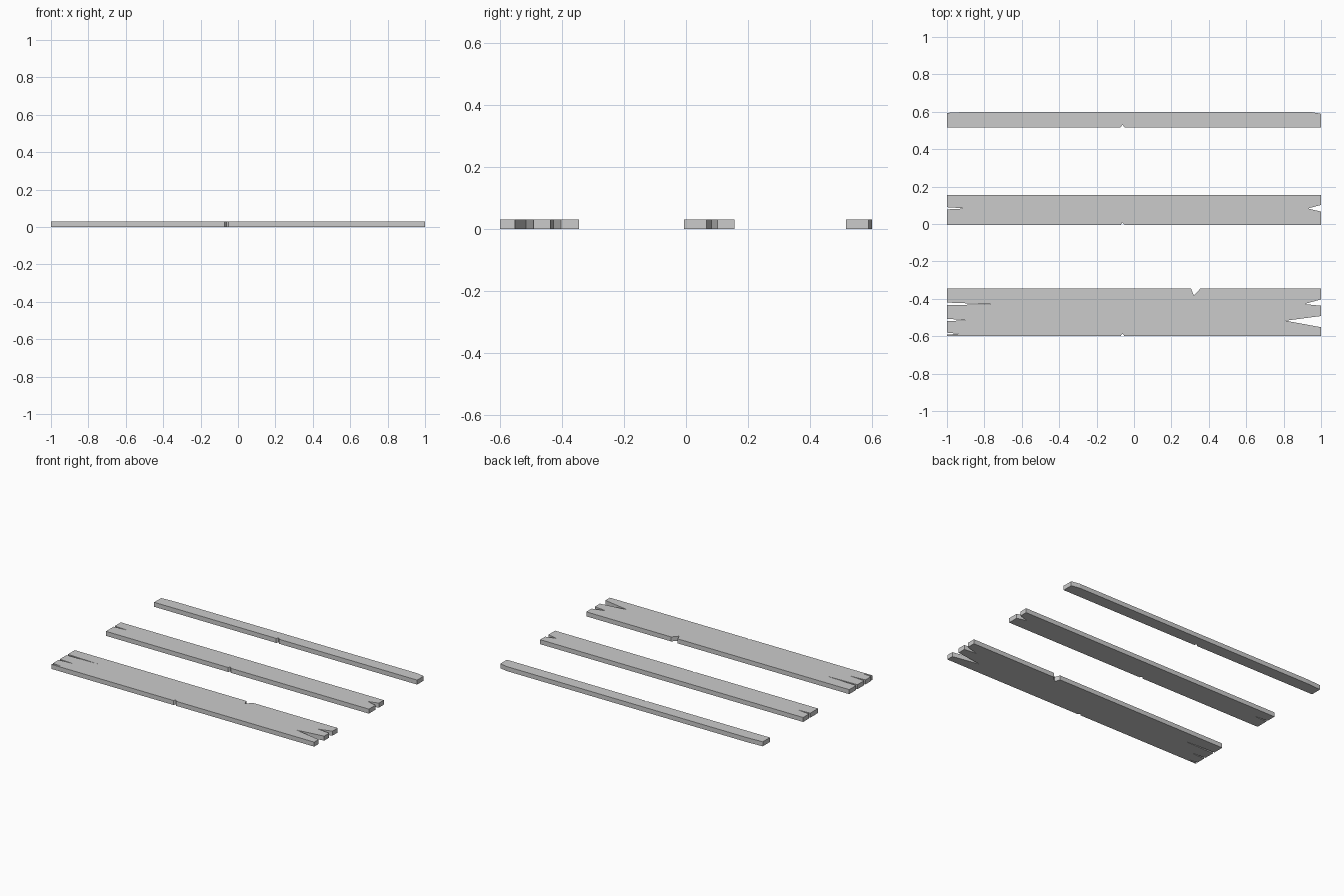
import bpy, bmesh

if "Cube" in bpy.data.objects:
    bpy.data.objects.remove(bpy.data.objects["Cube"])

THICK = 0.031


def plank(name, outline):
    """Extrude a counter-clockwise top-view outline into a flat board."""
    bm = bmesh.new()
    face = bm.faces.new([bm.verts.new((x, y, 0)) for x, y in outline])
    ext = bmesh.ops.extrude_face_region(bm, geom=[face], use_keep_orig=True)
    top = [g for g in ext["geom"] if isinstance(g, bmesh.types.BMVert)]
    bmesh.ops.translate(bm, vec=(0, 0, THICK), verts=top)
    bmesh.ops.recalc_face_normals(bm, faces=bm.faces)
    # clean triangulation of the concave top and bottom
    bmesh.ops.triangulate(bm, faces=[f for f in bm.faces if len(f.verts) > 4])
    mesh = bpy.data.meshes.new(name)
    bm.to_mesh(mesh)
    bm.free()
    obj = bpy.data.objects.new(name, mesh)
    bpy.context.collection.objects.link(obj)
    return obj


def board(name, y0, y1, left=(), right=(), back=(), right_corner=(), left_corner=()):
    """Splits are (low y, tip x, tip y, high y), listed from front to back."""
    # front edge with its small nick
    pts = [(-1, y0), (-0.072, y0), (-0.062, y0 + 0.014), (-0.05, y0), (1, y0)]
    for lo, tx, ty, hi in right:
        pts += [(1, lo), (tx, ty), (1, hi)]
    pts += list(right_corner) or [(1, y1)]
    pts += back
    pts += list(left_corner) or [(-1, y1)]
    for lo, tx, ty, hi in reversed(left):
        pts += [(-1, hi), (tx, ty), (-1, lo)]
    return plank(name, pts)


# wide board with split ends and a chip in the back edge
board("wide_plank", -0.60, -0.345,
      left=[(-0.592, -0.94, -0.587, -0.581), (-0.520, -0.893, -0.514, -0.507),
            (-0.434, -0.765, -0.429, -0.42)],
      right=[(-0.552, 0.81, -0.517, -0.492), (-0.437, 0.91, -0.428, -0.403)],
      back=[(0.355, -0.345), (0.32, -0.383), (0.305, -0.345)])

# medium board with one split in each end
board("medium_plank", -0.006, 0.156,
      left=[(0.078, -0.90, 0.083, 0.09)],
      right=[(0.066, 0.93, 0.083, 0.102)])

# narrow board with clipped back corners
board("narrow_plank", 0.517, 0.60,
      right_corner=[(1, 0.589), (0.94, 0.60)],
      left_corner=[(-0.89, 0.60), (-1, 0.594)])
